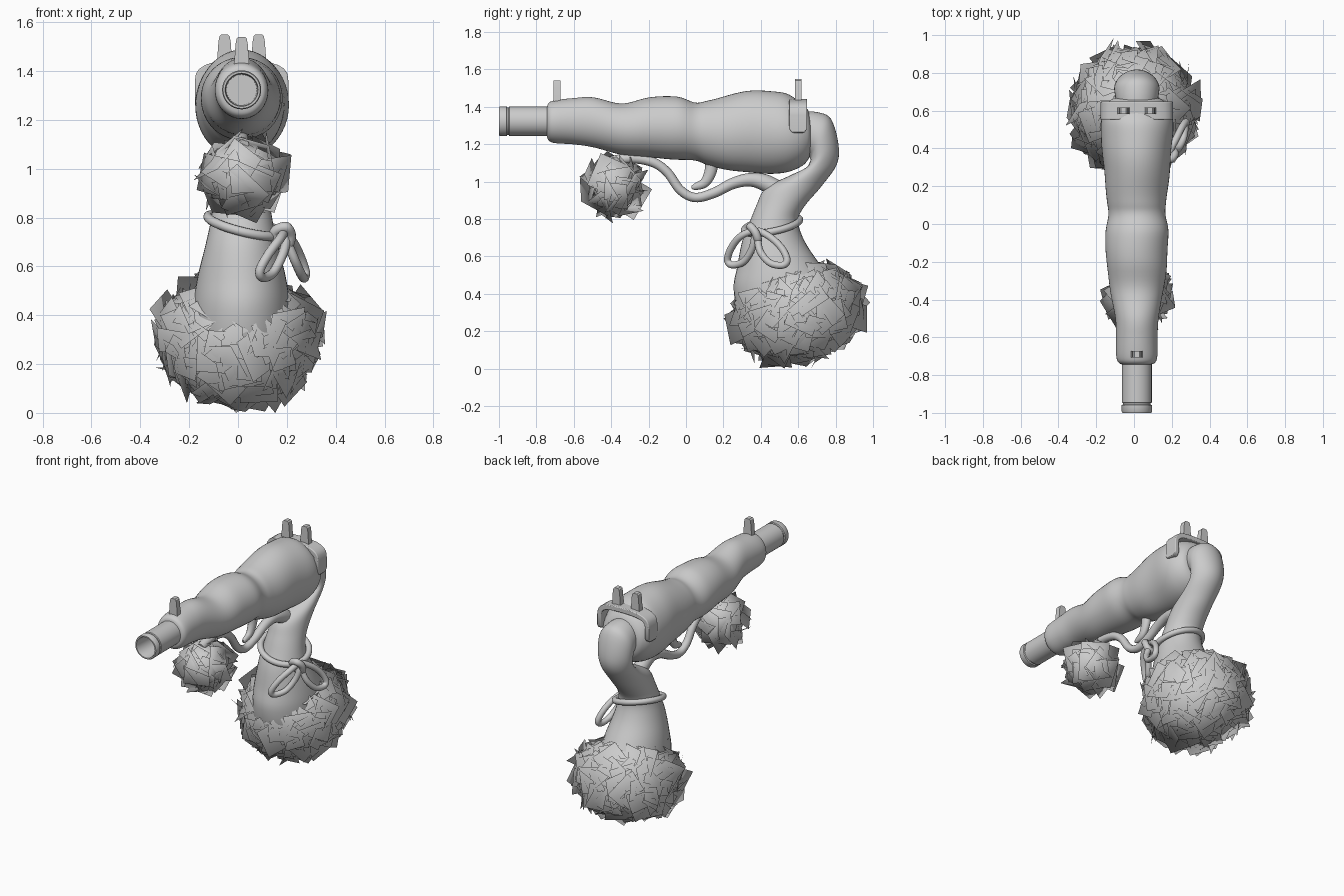
import bpy, bmesh, math, random
from mathutils import Vector, Matrix

if "Cube" in bpy.data.objects:
    bpy.data.objects.remove(bpy.data.objects["Cube"])

random.seed(7)
CX = 0.015  # centre line of the body
grey = bpy.data.materials.new("plain grey")
grey.diffuse_color = (0.6, 0.6, 0.6, 1)
grey.use_nodes = True
grey.node_tree.nodes["Principled BSDF"].inputs["Base Color"].default_value = grey.diffuse_color


def finish(bm, name, smooth=True, angle=40):
    me = bpy.data.meshes.new(name)
    bm.to_mesh(me)
    bm.free()
    ob = bpy.data.objects.new(name, me)
    bpy.context.collection.objects.link(ob)
    me.materials.append(grey)
    if smooth:
        bpy.ops.object.select_all(action='DESELECT')
        ob.select_set(True)
        bpy.context.view_layer.objects.active = ob
        bpy.ops.object.shade_smooth_by_angle(angle=math.radians(angle))
    return ob


def spline(pts, steps, closed=False):
    """Catmull-Rom through tuples of any length."""
    n, out = len(pts), []
    get = (lambda i: pts[i % n]) if closed else (lambda i: pts[max(0, min(n - 1, i))])
    for i in range(n if closed else n - 1):
        for s in range(steps):
            t = s / steps
            out.append(tuple(0.5 * (2 * b + (c - a) * t + (2 * a - 5 * b + 4 * c - d) * t * t
                                    + (3 * b - a - 3 * c + d) * t ** 3)
                             for a, b, c, d in zip(get(i - 1), get(i), get(i + 1), get(i + 2))))
    return out if closed else out + [pts[-1]]


def skin(bm, rings, cap=True, loop=False):
    rings = [[bm.verts.new(p) for p in r] for r in rings]
    n = len(rings[0])
    for a, b in zip(rings, rings[1:] + rings[:1] if loop else rings[1:]):
        for i in range(n):
            bm.faces.new((a[i], a[(i + 1) % n], b[(i + 1) % n], b[i]))
    if cap and not loop:
        bm.faces.new(rings[0])
        bm.faces.new(rings[-1])
    bmesh.ops.recalc_face_normals(bm, faces=bm.faces)


def loft(name, sections, steps=5, sides=40, fold=0.0):
    """Sections: y,z of one edge, y,z of the other edge, half width in x."""
    rings = []
    for y1, z1, y2, z2, rx in spline(sections, steps):
        ring = []
        for k in range(sides):
            a = math.tau * k / sides
            # slanted wrinkles, fading towards the ends
            f = 1 + fold * (math.sin(a + 24 * y1) + math.sin(2 * a - 15 * y1)) * min(1, rx / 0.14) ** 3
            c = math.cos(a) * f * 0.5
            ring.append((CX + rx * f * math.sin(a), (y1 + y2) / 2 + (y2 - y1) * c,
                         (z1 + z2) / 2 + (z2 - z1) * c))
        rings.append(ring)
    bm = bmesh.new()
    skin(bm, rings)
    return finish(bm, name, angle=60)


def tube(name, pts, radius, closed=False, sides=12, flat=1.0):
    """Round tube; each point is x, y, z, with an optional own radius."""
    pts = [tuple(p) + ((radius,) if len(p) == 3 else ()) for p in pts]
    path = spline(pts, 8, closed)
    n, rings, u = len(path), [], None
    for i, p in enumerate(path):
        a = path[(i - 1) % n] if closed else path[max(i - 1, 0)]
        b = path[(i + 1) % n] if closed else path[min(i + 1, n - 1)]
        t = (Vector(b[:3]) - Vector(a[:3])).normalized()
        u = Vector((1, 0.01, 0.02)) if u is None else u
        u = (u - t * u.dot(t)).normalized()
        v = t.cross(u)
        rings.append([Vector(p[:3]) + p[3] * (flat * u * math.cos(math.tau * k / sides)
                      + v * math.sin(math.tau * k / sides)) for k in range(sides)])
    bm = bmesh.new()
    skin(bm, rings, loop=closed)
    return finish(bm, name, angle=60)


# Lumpy main body: y, bottom z, top z, half width
body = [(-0.745, 1.25, 1.39, 0.07), (-0.735, 1.22, 1.42, 0.095), (-0.70, 1.205, 1.435, 0.108),
        (-0.6, 1.2, 1.447, 0.11), (-0.5, 1.185, 1.45, 0.115), (-0.35, 1.145, 1.42, 0.14),
        (-0.2, 1.13, 1.448, 0.16), (-0.05, 1.12, 1.455, 0.168), (0.05, 1.11, 1.422, 0.15),
        (0.12, 1.085, 1.435, 0.155), (0.25, 1.06, 1.468, 0.172), (0.4, 1.045, 1.487, 0.185),
        (0.52, 1.045, 1.478, 0.19), (0.59, 1.065, 1.44, 0.18), (0.64, 1.1, 1.4, 0.155),
        (0.665, 1.15, 1.35, 0.12), (0.672, 1.22, 1.29, 0.04)]
loft("body", [(y, b, y, t, w) for y, b, t, w in body], steps=6, sides=48, fold=0.01)

# Hollow barrel with a grooved muzzle rim
bm = bmesh.new()
barrel = [(-0.65, 0.079), (-0.945, 0.079), (-0.948, 0.073), (-0.956, 0.073), (-0.959, 0.08),
          (-0.993, 0.08), (-1.0, 0.076), (-1.0, 0.068), (-0.99, 0.065), (-0.8, 0.062)]
skin(bm, [[(CX + r * math.cos(math.tau * k / 40), y, 1.323 + r * math.sin(math.tau * k / 40))
           for k in range(40)] for y, r in barrel])
finish(bm, "barrel", angle=35)

# Curved grip flowing into the sack
loft("grip_and_sack", [
    (0.60, 1.17, 0.60, 1.375, 0.1), (0.66, 1.13, 0.70, 1.372, 0.115),
    (0.66, 1.1, 0.775, 1.335, 0.12), (0.635, 1.07, 0.815, 1.2, 0.115),
    (0.55, 1.03, 0.805, 1.09, 0.11), (0.425, 0.965, 0.72, 0.97, 0.11),
    (0.375, 0.87, 0.635, 0.87, 0.115), (0.335, 0.77, 0.60, 0.79, 0.128),
    (0.30, 0.68, 0.635, 0.68, 0.15), (0.275, 0.55, 0.72, 0.55, 0.182),
    (0.255, 0.42, 0.80, 0.42, 0.2), (0.30, 0.25, 0.82, 0.25, 0.2),
    (0.45, 0.12, 0.75, 0.12, 0.12)])

# Trigger guard and trigger
tube("trigger_guard", [(CX, y, z, r) for y, z, r in [
    (-0.42, 1.1, 0.03), (-0.3, 1.125, 0.028), (-0.18, 1.105, 0.026), (-0.1, 1.05, 0.025),
    (-0.03, 0.955, 0.025), (0.05, 0.915, 0.025), (0.15, 0.94, 0.027), (0.25, 0.99, 0.03),
    (0.34, 1.01, 0.036), (0.42, 0.995, 0.045), (0.5, 0.95, 0.05)]], 0.025)
tube("trigger", [(CX, y, z, r) for y, z, r in [
    (0.14, 1.12, 0.036), (0.13, 1.05, 0.032), (0.1, 0.995, 0.026), (0.05, 0.973, 0.018),
    (0.03, 0.973, 0.008)]], 0.03, flat=0.8)

# Rear strap folded over the body, with rounded ends
arch = []
for k in range(13):
    a = math.pi * k / 12
    c, s = math.cos(a), math.sin(a)
    arch.append((math.copysign(abs(c) ** 0.7, c), max(s, 0) ** 0.7, 0.048))
tip = [(1, -1.12, 0.02), (1, -1.06, 0.036), (1, -0.85, 0.048)]
outer = tip + arch + [(-1, z, w) for _, z, w in reversed(tip)]
bm = bmesh.new()
rings = []
for px, pz, w in outer:
    x, z = px * 0.192, 1.355 + pz * (0.088 if pz > 0 else 0.085)
    xi, zi = px * 0.162, 1.355 + pz * (0.055 if pz > 0 else 0.085)
    rings.append([(CX + x, 0.6 - w, z), (CX + x, 0.6 + w, z), (CX + xi, 0.6 + w, zi), (CX + xi, 0.6 - w, zi)])
skin(bm, rings)
strap = finish(bm, "rear_strap", angle=40)
bev = strap.modifiers.new("soft edges", 'BEVEL')
bev.width, bev.segments, bev.limit_method, bev.angle_limit = 0.009, 3, 'ANGLE', math.radians(60)

# Tapered sight posts
for name, x, y, z0, z1 in [("front_sight", CX, -0.69, 1.40, 1.54),
                           ("rear_sight_left", CX - 0.07, 0.6, 1.41, 1.55),
                           ("rear_sight_right", CX + 0.07, 0.6, 1.41, 1.55)]:
    bm = bmesh.new()
    skin(bm, [[(x + sx * w, y + sy * 0.018, z) for sx, sy in ((-1, -1), (1, -1), (1, 1), (-1, 1))]
              for z, w in ((z0, 0.033), (z1 - 0.03, 0.025), (z1 - 0.008, 0.021), (z1, 0.013))])
    finish(bm, name, angle=30)

# Cord round the neck, with a knot and two bow loops on the side
ring = []
for k in range(12):
    a = math.tau * k / 12
    ring.append((0.025 + 0.148 * math.cos(a), 0.46 + 0.148 * math.sin(a),
                 0.768 - 0.035 * math.cos(a) + 0.028 * math.sin(a)))
tube("neck_cord", ring, 0.019, closed=True)
tube("bow_loop_front", [(0.19, 0.365, 0.735), (0.17, 0.295, 0.71), (0.125, 0.245, 0.65),
                        (0.09, 0.222, 0.585), (0.10, 0.245, 0.555), (0.14, 0.305, 0.57),
                        (0.175, 0.348, 0.63), (0.195, 0.365, 0.69)], 0.019, closed=True)
tube("bow_loop_back", [(0.19, 0.385, 0.735), (0.225, 0.455, 0.70), (0.255, 0.515, 0.64),
                       (0.275, 0.54, 0.58), (0.272, 0.515, 0.553), (0.26, 0.45, 0.565),
                       (0.235, 0.40, 0.62), (0.21, 0.385, 0.68)], 0.019, closed=True)
tube("bow_knot", [(0.15, 0.36, 0.74), (0.195, 0.345, 0.76), (0.215, 0.37, 0.73),
                  (0.205, 0.385, 0.69), (0.165, 0.38, 0.695)], 0.022, closed=True)


def tuft(name, centre, radii, tilt, count, size, lean):
    """Shaggy ball: a plain core covered with loose square cards, shaded as one round mass."""
    rot = Matrix.Rotation(tilt, 3, 'X')
    centre, radii = Vector(centre), Vector(radii)
    bm = bmesh.new()
    bmesh.ops.create_icosphere(bm, subdivisions=3, radius=1)
    for v in bm.verts:
        v.co = centre + rot @ (v.co * radii * 0.93)
    for i in range(count):
        # even spread over the ball
        h = 1 - 2 * (i + 0.5) / count
        a = i * 2.39996
        n = Vector((math.sqrt(1 - h * h) * math.cos(a), math.sqrt(1 - h * h) * math.sin(a), h))
        pos = centre + rot @ (n * radii * random.uniform(0.92, 1.03))
        n = (rot @ n + Vector([random.uniform(-lean, lean) for _ in range(3)])).normalized()
        u = n.orthogonal().normalized()
        u.rotate(Matrix.Rotation(random.uniform(0, math.tau), 3, n))
        w = n.cross(u)
        s = size * random.uniform(0.7, 1.2) / 2
        card = []
        for su, sw in ((-1, -1), (1, -1), (1, 1), (-1, 1)):
            p = pos + u * s * su + w * s * sw
            p.y, p.z = min(p.y, 0.99), max(p.z, 0.0)
            card.append(bm.verts.new(p))
        bm.faces.new(card)
    me = finish(bm, name, smooth=False).data
    me.shade_smooth()
    me.normals_split_custom_set_from_vertices([(v.co - centre).normalized() for v in me.vertices])


tuft("large_fur_ball", (0.0, 0.6, 0.3), (0.305, 0.32, 0.235), math.radians(14), 360, 0.15, 0.62)
tuft("small_fur_ball", (0.02, -0.385, 0.975), (0.13, 0.12, 0.125), 0, 50, 0.165, 0.65)
